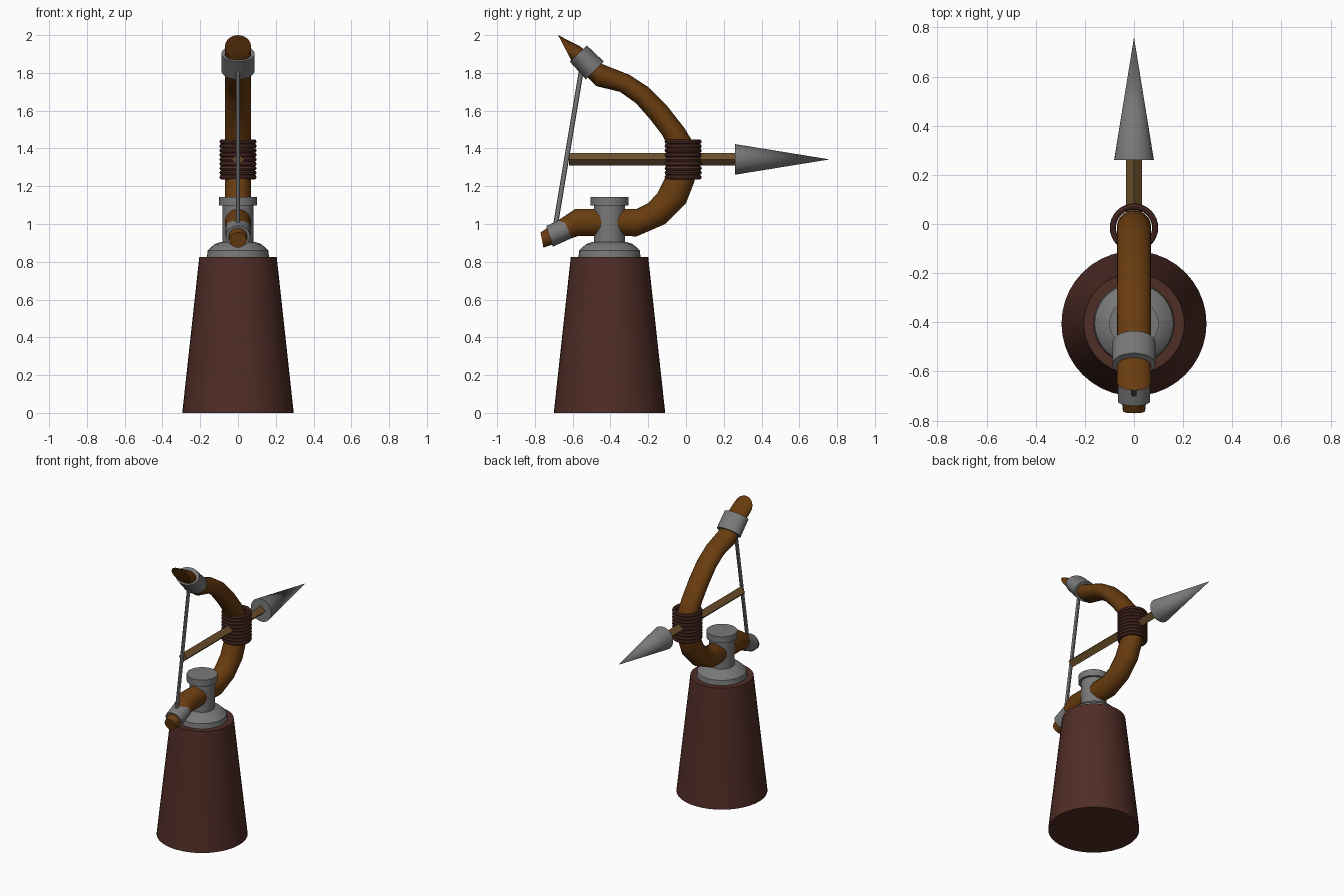
import bpy, bmesh, math
from mathutils import Vector

if "Cube" in bpy.data.objects:
    bpy.data.objects.remove(bpy.data.objects["Cube"])


def material(name, rgb):
    m = bpy.data.materials.new(name)
    m.use_nodes = True
    m.diffuse_color = (*rgb, 1)
    m.node_tree.nodes["Principled BSDF"].inputs["Base Color"].default_value = (*rgb, 1)
    return m


BOW = material("orange_brown_wood", (0.14, 0.045, 0.005))
DARK = material("dark_red_brown", (0.08, 0.026, 0.019))
SHAFT = material("tan_wood", (0.16, 0.083, 0.027))
STEEL = material("grey_metal", (0.19, 0.19, 0.19))
POST_Y = -0.405
ARROW_Z = 1.342


def finish(obj, name, mat, smooth=True):
    obj.name = obj.data.name = name
    obj.data.materials.clear()
    obj.data.materials.append(mat)
    bpy.ops.object.select_all(action="DESELECT")
    obj.select_set(True)
    bpy.context.view_layer.objects.active = obj
    if smooth:
        bpy.ops.object.shade_smooth_by_angle(angle=math.radians(35))


def skin(name, rings, mat, smooth=True):
    """Join rings of points into a closed, capped surface."""
    bm = bmesh.new()
    loops = [[bm.verts.new(p) for p in ring] for ring in rings]
    n = len(loops[0])
    for a, b in zip(loops, loops[1:]):
        for i in range(n):
            j = (i + 1) % n
            bm.faces.new((a[i], a[j], b[j], b[i]))
    bm.faces.new(loops[0])
    bm.faces.new(loops[-1])
    bmesh.ops.recalc_face_normals(bm, faces=bm.faces)
    mesh = bpy.data.meshes.new(name)
    bm.to_mesh(mesh)
    bm.free()
    obj = bpy.data.objects.new(name, mesh)
    bpy.context.collection.objects.link(obj)
    finish(obj, name, mat, smooth)


def loft(name, sections, mat, sides=20, smooth=True):
    """Each section: outer y, z, inner y, z, half width."""
    rings = []
    for oy, oz, iy, iz, w in sections:
        outer, inner = Vector((0, oy, oz)), Vector((0, iy, iz))
        mid, half = (outer + inner) / 2, (outer - inner) / 2
        angles = [math.tau * i / sides for i in range(sides)]
        rings.append([mid + half * math.cos(a) + Vector((w * math.sin(a), 0, 0))
                      for a in angles])
    skin(name, rings, mat, smooth)


def lathe(name, profile, mat, sides=40):
    """Each profile point: radius, height."""
    skin(name, [[(r * math.cos(math.tau * i / sides),
                  POST_Y + r * math.sin(math.tau * i / sides), z)
                 for i in range(sides)] for r, z in profile], mat)


# Pedestal and pivot
lathe("pedestal", [(0.295, 0), (0.205, 0.825)], DARK)
lathe("pivot_flange", [(0.165, 0.82), (0.16, 0.86), (0.125, 0.893), (0.09, 0.905)], STEEL)
lathe("pivot_post", [(0.082, 0.89), (0.082, 1.11)], STEEL)
lathe("pivot_cap", [(0.1, 1.097), (0.1, 1.143)], STEEL)

# Bow limb, from the bevelled upper tip to the lower tip
W = 0.07
loft("bow_limb", [
    (-0.677, 2.0, -0.612, 1.875, W),
    (-0.56, 1.94, -0.6, 1.86, W),
    (-0.44, 1.845, -0.475, 1.73, W),
    (-0.3, 1.79, -0.35, 1.7, W),
    (-0.2, 1.725, -0.265, 1.64, W),
    (-0.1, 1.625, -0.19, 1.555, W),
    (-0.01, 1.51, -0.125, 1.47, W),
    (0.045, 1.42, -0.09, 1.4, W),
    (0.057, 1.34, -0.083, 1.34, W),
    (0.045, 1.225, -0.11, 1.245, W),
    (0, 1.11, -0.15, 1.165, W),
    (-0.11, 1.0, -0.2, 1.11, W),
    (-0.26, 0.935, -0.26, 1.08, W),
    (-0.57, 0.937, -0.585, 1.08, W),
    (-0.65, 0.91, -0.69, 1.01, 0.055),
    (-0.755, 0.875, -0.77, 0.955, 0.045),
], BOW)

# Metal collars near the limb ends
loft("upper_collar", [(-0.525, 1.945, -0.615, 1.86, 0.088),
                      (-0.435, 1.86, -0.53, 1.765, 0.088)], STEEL, 28)
loft("lower_collar", [(-0.65, 1.03, -0.605, 0.925, 0.065),
                      (-0.74, 0.99, -0.705, 0.88, 0.065)], STEEL, 28)

# Bowstring
loft("bowstring", [(-0.54, 1.82, -0.566, 1.82, 0.012),
                   (-0.68, 0.98, -0.706, 0.98, 0.012)], STEEL, 10)

# Cord wrapped round the grip
TURNS = 9
for k in range(TURNS):
    bpy.ops.mesh.primitive_torus_add(
        major_radius=0.086, minor_radius=0.0125, major_segments=32, minor_segments=8,
        location=(0, -0.015, ARROW_Z + (k - (TURNS - 1) / 2) * 0.0235))
    finish(bpy.context.object, f"grip_cord_{k + 1}", DARK)

# Arrow with a four-sided shaft
R = 0.033
loft("arrow_shaft", [(y, ARROW_Z + R, y, ARROW_Z - R, R) for y in (-0.62, 0.27)],
     SHAFT, 4, False)
bpy.ops.mesh.primitive_cone_add(vertices=32, radius1=0.081, radius2=0, depth=0.5,
                                location=(0, 0.51, ARROW_Z),
                                rotation=(-math.pi / 2, 0, 0))
finish(bpy.context.object, "arrow_head", STEEL)
